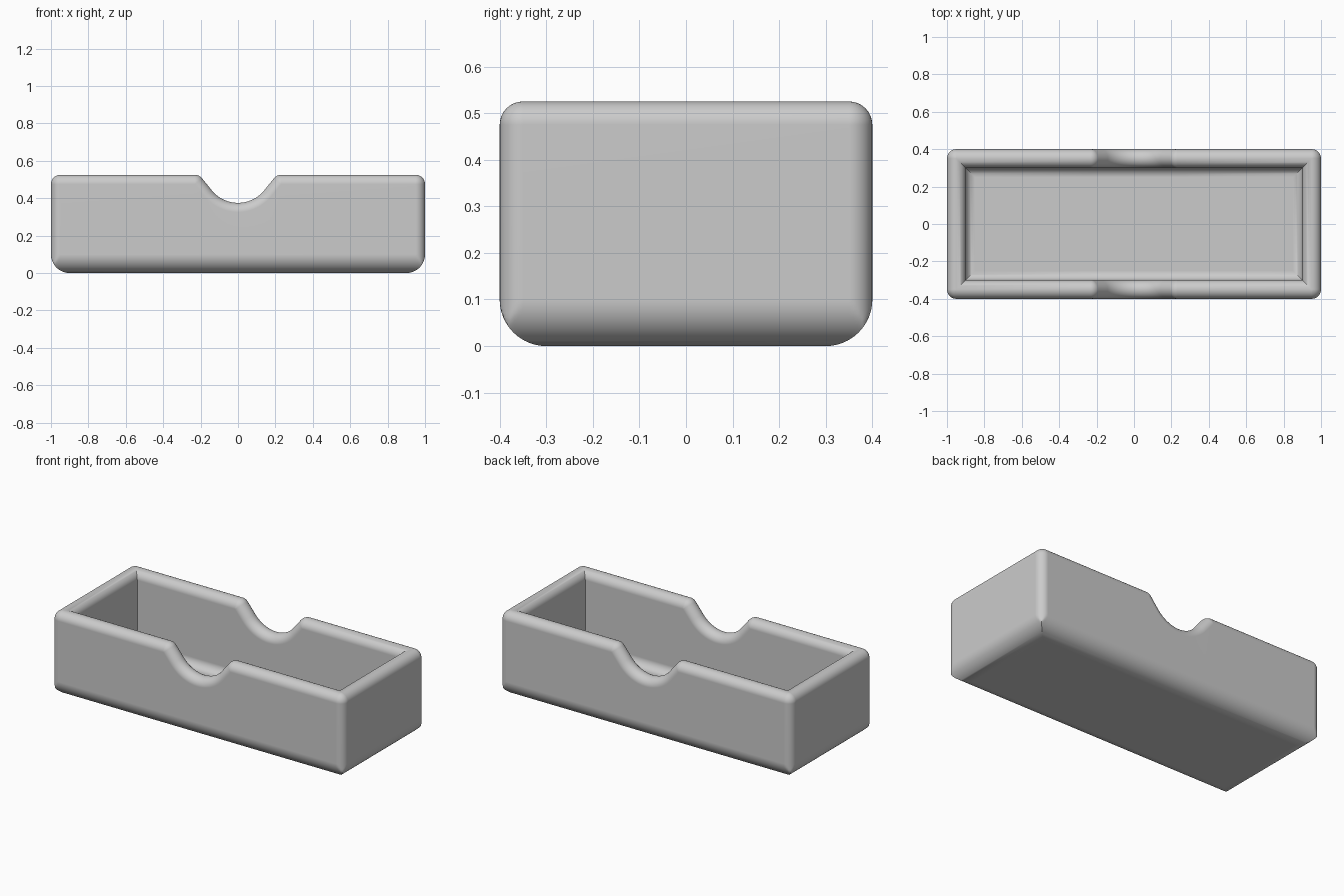
import bpy, bmesh
from math import sin, cos, tan, pi, radians

if "Cube" in bpy.data.objects:
    bpy.data.objects.remove(bpy.data.objects["Cube"])

HX, HY, H = 0.95, 0.35, 0.525      # wall centre line and height
R = 0.05                           # half wall thickness and rim radius
BASE_R, FLOOR = 0.1, 0.05          # outer bottom rounding, inner floor height
NOTCH_R, NOTCH_LOW = 0.18, 0.375   # finger notch radius and lowest point
SLOPE = radians(51)                # steepness of the straight notch flanks


def span(a, b, n):
    return [a + (b - a) * i / n for i in range(n + 1)]


def clamp(v, limit):
    return max(-limit, min(limit, v))


def notch_line():
    """Points (x, z) of the finger notch with the direction into the wall."""
    cz = NOTCH_LOW + NOTCH_R
    bowl = [(NOTCH_R * sin(a), cz - NOTCH_R * cos(a), sin(a), -cos(a))
            for a in span(-SLOPE, SLOPE, 24)]
    # Straight flank from the bowl up to the rim, then a rounded shoulder
    top_x = bowl[-1][0] + (H - bowl[-1][1]) / tan(SLOPE)
    fx, fz = top_x + R * tan(SLOPE / 2), H - R
    right = [(fx - R * sin(a), fz + R * cos(a), sin(a), -cos(a))
             for a in span(SLOPE, 0, 8)]
    left = [(-x, z, -dx, dz) for x, z, dx, dz in reversed(right)]
    return left + bowl + right


def stations():
    """Walk around the wall: x, y, rim z, outward normal, mitre, drop direction."""
    result = []
    for k, (sx, sy) in enumerate([(1, -1), (1, 1), (-1, 1), (-1, -1)]):
        for a in span((k - 1) * pi / 2, k * pi / 2, 8):
            result.append((sx * HX, sy * HY, H, (cos(a), sin(a)), (sx, sy), (0, -1)))
        if k in (1, 3):
            line = notch_line()
            for x, z, dx, dz in (line if k == 3 else reversed(line)):
                result.append((x, sy * HY, z, (0, sy), (0, sy), (dx, dz)))
    return result


def column(x, y, z, normal, mitre, drop):
    """One cross-section, from under the base, over the rim, to the inner floor."""
    def place(u, px, pz):
        d = normal if u > 0 else mitre
        return (px + d[0] * u, y + d[1] * u, pz)

    deep_x = x + drop[0] * R
    pts = []
    # Bottom rounding, mitred where neighbouring sides meet
    for a in span(0, pi / 2, 16):
        inset = BASE_R * (1 - sin(a))
        px, py, pz = place(R, deep_x, BASE_R * (1 - cos(a)))
        pts.append((clamp(px, HX + R - inset), clamp(py, HY + R - inset), pz))
    # Round rim
    for a in span(0, pi, 16):
        s = R * (1 - sin(a))
        pts.append(place(R * cos(a), x + drop[0] * s, z + drop[1] * s))
    # Inner floor fillet
    pts += [place(-2 * R + R * cos(a), deep_x, FLOOR + R - R * sin(a))
            for a in span(0, pi / 2, 8)]
    return pts


# Tray shell
bm = bmesh.new()
cols = [[bm.verts.new(p) for p in column(*s)] for s in stations()]
for a, b in zip(cols, cols[1:] + cols[:1]):
    for i in range(len(a) - 1):
        bm.faces.new((a[i], b[i], b[i + 1], a[i + 1]))

# Underside and inner floor
bm.faces.new([c[0] for c in reversed(cols)])
bm.faces.new([c[-1] for c in cols])
bmesh.ops.remove_doubles(bm, verts=bm.verts, dist=0.0002)
bmesh.ops.recalc_face_normals(bm, faces=bm.faces)
mesh = bpy.data.meshes.new("tray")
bm.to_mesh(mesh)
bm.free()

tray = bpy.data.objects.new("tray", mesh)
bpy.context.collection.objects.link(tray)

# Plain grey material
grey = bpy.data.materials.new("plain grey")
grey.use_nodes = True
colour = (0.6, 0.6, 0.6, 1)
grey.diffuse_color = colour
grey.node_tree.nodes["Principled BSDF"].inputs["Base Color"].default_value = colour
mesh.materials.append(grey)

# Smooth roundings with crisp inner corners
bpy.context.view_layer.objects.active = tray
tray.select_set(True)
bpy.ops.object.shade_smooth_by_angle(angle=pi / 6)
weighted = tray.modifiers.new("even shading", "WEIGHTED_NORMAL")
weighted.keep_sharp = True
